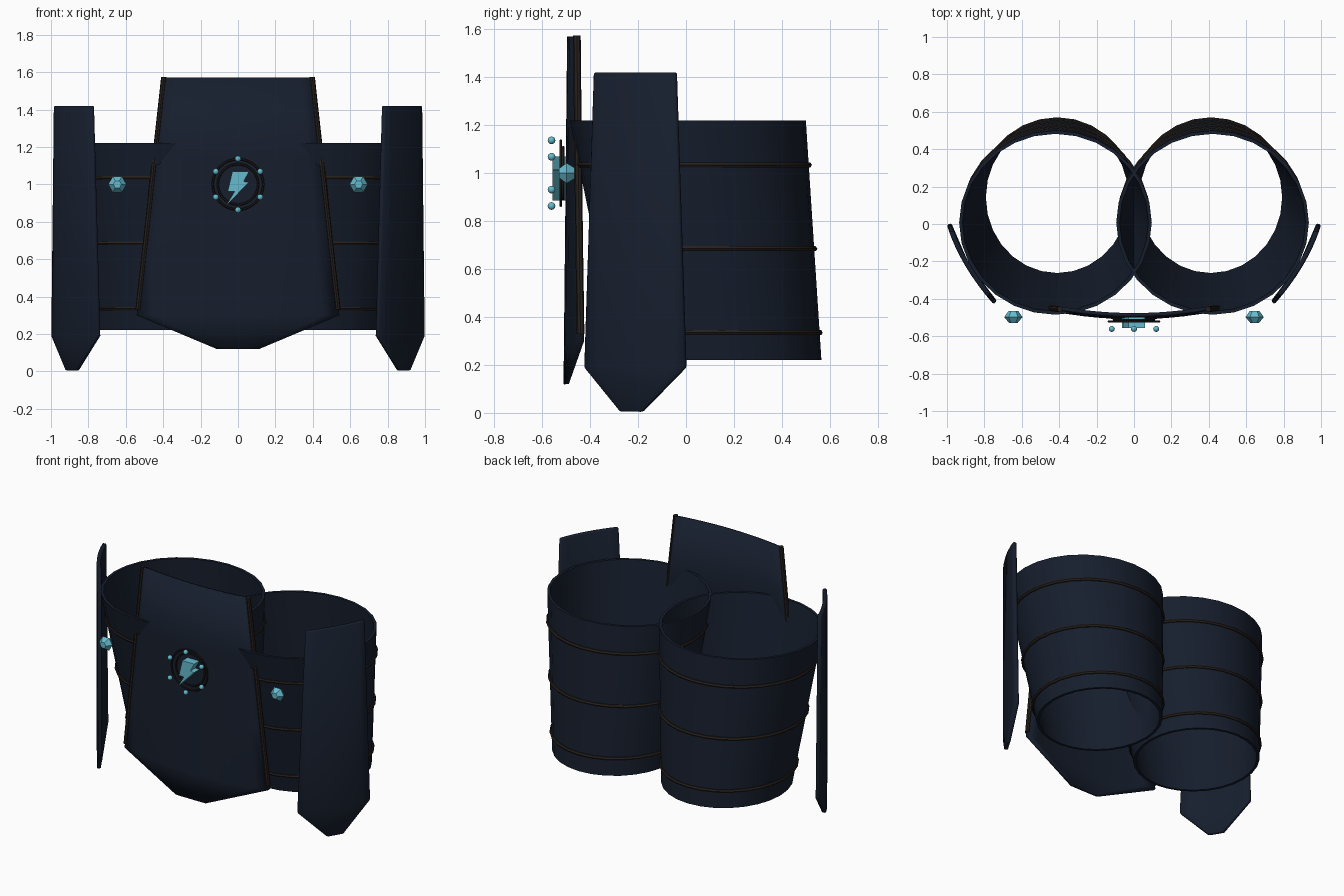
import bpy, bmesh, math
from math import sin, cos, pi

if "Cube" in bpy.data.objects:
    bpy.data.objects.remove(bpy.data.objects["Cube"])


def mat(name, c):
    m = bpy.data.materials.new(name)
    m.diffuse_color = (*c, 1)
    m.use_nodes = True
    m.node_tree.nodes["Principled BSDF"].inputs["Base Color"].default_value = m.diffuse_color
    return m


NAVY = mat("navy_leather", (0.008, 0.013, 0.026))
DARK = mat("dark_trim", (0.018, 0.014, 0.012))
CYAN = mat("cyan_gem", (0.13, 0.50, 0.62))


def make(name, verts, faces, material, mirror=False, thick=0, bevel=0, smooth=True):
    me = bpy.data.meshes.new(name)
    me.from_pydata(verts, [], faces)
    bm = bmesh.new()
    bm.from_mesh(me)
    bmesh.ops.recalc_face_normals(bm, faces=bm.faces)
    bm.to_mesh(me)
    bm.free()
    me.materials.append(material)
    ob = bpy.data.objects.new(name, me)
    bpy.context.collection.objects.link(ob)
    if thick:
        s = ob.modifiers.new("thickness", 'SOLIDIFY')
        s.thickness, s.offset = thick, 0
    if bevel:
        b = ob.modifiers.new("bevel", 'BEVEL')
        b.width, b.segments = bevel, 1
    if mirror:
        m = ob.modifiers.new("mirror", 'MIRROR')
        m.use_mirror_merge = False
    if smooth:
        bpy.ops.object.select_all(action='DESELECT')
        ob.select_set(True)
        bpy.context.view_layer.objects.active = ob
        bpy.ops.object.shade_smooth_by_angle(angle=math.radians(35))
    return ob


def loft(rings, closed_rings=True, closed_path=False):
    """Join equal-length point rings into quads."""
    n, k = len(rings[0]), len(rings)
    v = [p for r in rings for p in r]
    f = []
    for i in range(k if closed_path else k - 1):
        for j in range(n if closed_rings else n - 1):
            a, b = i * n, ((i + 1) % k) * n
            f.append((a + j, a + (j + 1) % n, b + (j + 1) % n, b + j))
    return v, f


def sleeve_ring(z, d, n=28):
    """Ellipse of the leaning, tapered leg sleeve at height z, grown by d."""
    t = (z - 0.22) / 1.0
    cx, cy = 0.41 + 0.01 * t, 0.1425 - 0.135 * t
    rx, ry = 0.40 + 0.115 * t + d, 0.4225 + 0.07 * t + d
    return [(cx + rx * cos(2 * pi * i / n), cy + ry * sin(2 * pi * i / n), z) for i in range(n)]


# leg sleeves: open tubes with a wall
prof = [(0, 0.22), (0, 1.22), (-0.018, 1.22), (-0.018, 0.22)]
make("leg_sleeve", *loft([sleeve_ring(z, d) for d, z in prof], closed_path=True), NAVY, mirror=True)

# raised bands round the sleeves
for i, z in enumerate((0.335, 0.685, 1.035)):
    rings = [sleeve_ring(z + 0.012 * sin(a * pi / 3), 0.001 + 0.012 * cos(a * pi / 3)) for a in range(6)]
    make(f"sleeve_band_{i + 1}", *loft(rings, closed_path=True), DARK, mirror=True)


# front apron plate, bowed across its width
def apron_y(x, z):
    return -0.486 - 0.015 * (1.57 - z) / 1.45 + 0.22 * x * x


rows = [(1.57, 0.40), (1.15, 0.446), (0.72, 0.494), (0.30, 0.54), (0.12, 0.11)]
rings = [[(w * t / 6, apron_y(w * t / 6, z), z) for t in range(-6, 7)] for z, w in rows]
make("front_apron", *loft(rings, closed_rings=False), NAVY, thick=0.02)

# trim rods along the apron sides
rings = []
for z, w in ((1.575, 0.397), (1.15, 0.444), (0.72, 0.491), (0.33, 0.535)):
    y = apron_y(w, z) - 0.004
    rings.append([(w + 0.014 * cos(a * pi / 4), y + 0.016 * sin(a * pi / 4), z) for a in range(8)])
v, f = loft(rings)
f += [tuple(range(8)), tuple(range(24, 32))]
make("apron_edge_trim", v, f, DARK, mirror=True)

# hip side plates with pointed lower ends
rings = []
for z, y0, y1 in ((1.42, -0.38, -0.04), (0.19, -0.42, 0.0), (0.005, -0.27, -0.18)):
    ys = [y0 + (y1 - y0) * i / 8 for i in range(9)]
    rings.append([(0.988 + 0.3 * y - 0.68 * y * y, y, z) for y in ys])
make("hip_plate", *loft(rings, closed_rings=False), NAVY, mirror=True, thick=0.026, bevel=0.006)

# hexagonal gems on the sleeves
rings = [[(0.645 + r * cos(a * pi / 3), y, 1.0 + r * sin(a * pi / 3)) for a in range(6)]
         for y, r in ((-0.53, 0.022), (-0.498, 0.049), (-0.465, 0.026))]
v, f = loft(rings)
f += [tuple(range(6)), tuple(range(12, 18))]
make("sleeve_gem", v, f, CYAN, mirror=True, smooth=False)

# round ornament: two thin dark rings
for name, R, y in (("outer_ornament_ring", 0.135, -0.522), ("inner_ornament_ring", 0.108, -0.512)):
    rings = [[((R + 0.006 * cos(b * pi / 3)) * cos(a * pi / 16), y + 0.006 * sin(b * pi / 3),
               1.0 + (R + 0.006 * cos(b * pi / 3)) * sin(a * pi / 16)) for b in range(6)] for a in range(32)]
    make(name, *loft(rings, closed_path=True), DARK)

# bolt-shaped centrepiece
bolt = [(-0.03, 1.07), (0.06, 1.07), (0.03, 1.015), (0.06, 1.012),
        (-0.065, 0.885), (-0.018, 0.962), (-0.055, 0.962)]
v, f = loft([[(x, y, z) for x, z in bolt] for y in (-0.556, -0.475)])
f += [tuple(range(7)), tuple(range(7, 14))]
make("bolt_centrepiece", v, f, CYAN, smooth=False)

# six small beads round the ornament
for i in range(6):
    a = pi / 2 + i * pi / 3
    bpy.ops.mesh.primitive_uv_sphere_add(segments=12, ring_count=8, radius=0.016,
                                         location=(0.137 * cos(a), -0.561, 1.0 + 0.137 * sin(a)))
    ob = bpy.context.object
    ob.name = f"ornament_bead_{i + 1}"
    ob.data.materials.append(CYAN)
    bpy.ops.object.shade_smooth_by_angle()
